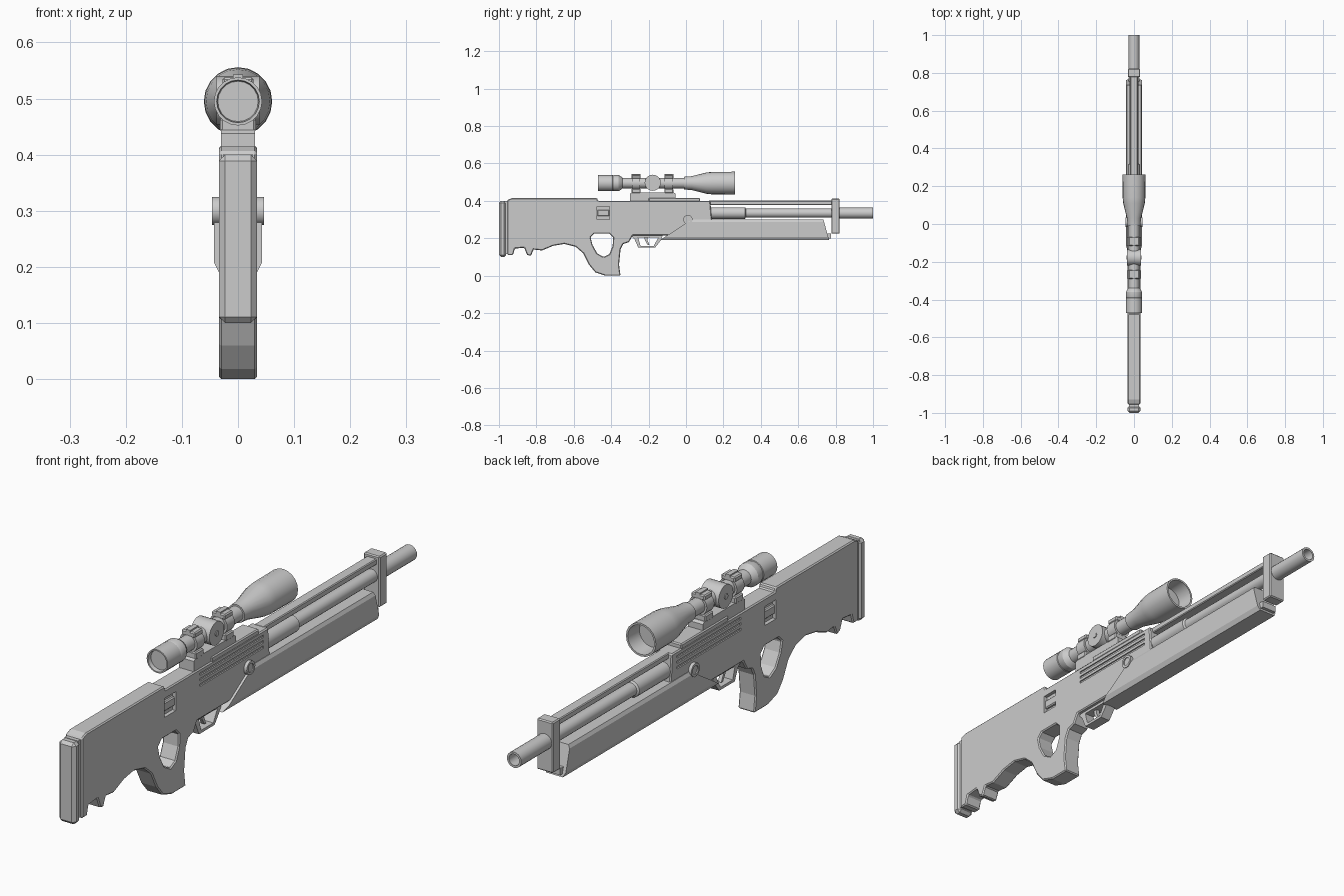
import bpy, bmesh, math
from mathutils import Matrix, Vector

cube = bpy.data.objects.get("Cube")
if cube:
    bpy.data.objects.remove(cube, do_unlink=True)

grey = bpy.data.materials.new("plain grey")
grey.use_nodes = True
grey.diffuse_color = (0.6, 0.6, 0.6, 1)
grey.node_tree.nodes["Principled BSDF"].inputs["Base Color"].default_value = (0.6, 0.6, 0.6, 1)


def finish(name, bm, bevel=0, smooth=False):
    bmesh.ops.recalc_face_normals(bm, faces=bm.faces)
    mesh = bpy.data.meshes.new(name)
    bm.to_mesh(mesh)
    bm.free()
    mesh.materials.append(grey)
    ob = bpy.data.objects.new(name, mesh)
    bpy.context.collection.objects.link(ob)
    if bevel:
        add_bevel(ob, bevel)
    if smooth:
        activate(ob)
        bpy.ops.object.shade_smooth_by_angle(angle=math.radians(30))
    return ob


def activate(ob):
    bpy.ops.object.select_all(action='DESELECT')
    ob.select_set(True)
    bpy.context.view_layer.objects.active = ob


def add_bevel(ob, width):
    mod = ob.modifiers.new("bevel", 'BEVEL')
    mod.width = width
    mod.segments = 1
    mod.limit_method = 'ANGLE'
    mod.angle_limit = math.radians(50)


def slab(name, points, half, bevel=0):
    """Side outline (y, z) extruded across x."""
    bm = bmesh.new()
    face = bm.faces.new([bm.verts.new((-half, y, z)) for y, z in points])
    new = bmesh.ops.extrude_face_region(bm, geom=[face])["geom"]
    bmesh.ops.translate(bm, vec=(2 * half, 0, 0),
                        verts=[v for v in new if isinstance(v, bmesh.types.BMVert)])
    return finish(name, bm, bevel)


def box(name, x, y, z, bevel=0):
    """Box from its (min, max) ranges."""
    bm = bmesh.new()
    bmesh.ops.create_cube(bm, size=1)
    for v in bm.verts:
        v.co = [r[0] + (c + 0.5) * (r[1] - r[0]) for c, r in zip(v.co, (x, y, z))]
    return finish(name, bm, bevel)


def lathe(name, profile, z, sides=20):
    """(y, radius) profile turned about a lengthwise axis at height z."""
    bm = bmesh.new()
    verts = [bm.verts.new((r, y, z)) for y, r in profile]
    edges = [bm.edges.new(pair) for pair in zip(verts, verts[1:])]
    bmesh.ops.spin(bm, geom=verts + edges, cent=(0, 0, z), axis=(0, 1, 0),
                   angle=2 * math.pi, steps=sides, use_duplicate=False)
    bmesh.ops.remove_doubles(bm, verts=bm.verts, dist=0.0005)
    return finish(name, bm, smooth=True)


def disc(name, x0, x1, y, z, r, sides=20):
    """Cylinder running across x."""
    bm = bmesh.new()
    bmesh.ops.create_cone(bm, cap_ends=True, segments=sides, radius1=r, radius2=r, depth=x1 - x0,
                          matrix=Matrix.Translation(((x0 + x1) / 2, y, z)) @ Matrix.Rotation(math.pi / 2, 4, 'Y'))
    return finish(name, bm, smooth=True)


def cut(ob, *cutters):
    for cutter in cutters:
        cutter.hide_render = True
        mod = ob.modifiers.new("cut", 'BOOLEAN')
        mod.solver = 'EXACT'
        mod.object = cutter
        activate(ob)
        bpy.ops.object.modifier_apply(modifier=mod.name)
        bpy.data.objects.remove(cutter, do_unlink=True)


# Stock, grip and receiver in one body
stock = slab("stock", [
    (-0.955, 0.11), (-0.925, 0.11), (-0.915, 0.145), (-0.865, 0.15), (-0.85, 0.112), (-0.83, 0.105),
    (-0.815, 0.14), (-0.77, 0.135), (-0.71, 0.16), (-0.65, 0.17), (-0.59, 0.155), (-0.55, 0.12),
    (-0.52, 0.06), (-0.485, 0.018), (-0.43, 0.0), (-0.35, 0.0), (-0.358, 0.06), (-0.35, 0.14),
    (-0.335, 0.17), (-0.305, 0.18), (-0.285, 0.215), (0.0, 0.215), (0.13, 0.215), (0.14, 0.28), (0.13, 0.4),
    (-0.47, 0.4), (-0.475, 0.415), (-0.93, 0.415), (-0.955, 0.405)], 0.034)

# Thumb hole, side windows and receiver grooves
cut(stock, slab("thumb_hole", [
    (-0.51, 0.205), (-0.5, 0.165), (-0.475, 0.12), (-0.44, 0.1), (-0.41, 0.115), (-0.392, 0.16),
    (-0.39, 0.205), (-0.41, 0.225), (-0.49, 0.225)], 0.1))
add_bevel(stock, 0.006)
activate(stock)
bpy.ops.object.modifier_apply(modifier="bevel")
for s in (-1, 1):
    side = sorted((s * 0.02, s * 0.06))
    shallow = sorted((s * 0.029, s * 0.06))
    cut(stock, box("window_cutter", side, (-0.475, -0.41), (0.3, 0.37)),
        *[box("groove_cutter", shallow, (-0.27, 0.1), (z, z + 0.009)) for z in (0.335, 0.355, 0.375)])
box("window_bar", (-0.031, 0.031), (-0.475, -0.41), (0.318, 0.352), 0.004)

# Shoulder pad
box("pad_spacer", (-0.027, 0.027), (-0.97, -0.95), (0.115, 0.4))
box("shoulder_pad", (-0.034, 0.034), (-1.0, -0.962), (0.1, 0.4), 0.011)

# Fore-end with chamfered underside
bm = bmesh.new()
section = [(0.034, 0.19), (0.043, 0.208), (0.043, 0.288), (0.036, 0.3)]
section += [(-x, z) for x, z in reversed(section)]
face = bm.faces.new([bm.verts.new((x, 0, z)) for x, z in section])
new = bmesh.ops.extrude_face_region(bm, geom=[face])["geom"]
far = {v for v in new if isinstance(v, bmesh.types.BMVert)}
for v in bm.verts:
    t = (v.co.z - 0.19) / 0.11
    v.co.y = 0.765 - 0.03 * t if v in far else -0.14 + 0.17 * t
fore_end = finish("fore_end", bm)
box("fore_end_cap", (-0.03, 0.03), (0.74, 0.775), (0.2, 0.225))

# Takedown knobs
for s, label in ((-1, "right"), (1, "left")):
    x0, x1 = sorted((s * 0.03, s * 0.046))
    knob = disc(label + "_knob", x0, x1, 0.01, 0.3, 0.025)
    cut(knob, disc("knob_cutter", *sorted((s * 0.042, s * 0.06)), 0.01, 0.3, 0.016))

# Trigger guard and trigger
guard = slab("trigger_guard", [(-0.3, 0.218), (-0.275, 0.195), (-0.255, 0.15), (-0.165, 0.15),
                               (-0.13, 0.195), (-0.125, 0.218)], 0.02)
cut(guard, slab("guard_cutter", [(-0.256, 0.205), (-0.243, 0.16), (-0.172, 0.16), (-0.148, 0.205)], 0.1))
slab("trigger", [(-0.225, 0.215), (-0.205, 0.215), (-0.207, 0.19), (-0.195, 0.165),
                 (-0.205, 0.165), (-0.22, 0.19)], 0.007)

# Barrel, upper rail and front support
lathe("barrel", [(0.1, 0), (0.1, 0.031), (0.315, 0.031), (0.32, 0.024), (0.8, 0.024), (0.8, 0.029),
                 (1.0, 0.029), (1.0, 0.021), (0.9, 0.021), (0.9, 0)], 0.335)
box("upper_rail", (-0.02, 0.02), (0.12, 0.79), (0.379, 0.401), 0.003)
box("front_support", (-0.033, 0.033), (0.777, 0.822), (0.225, 0.412), 0.004)

# Scope mount
box("mount_plate", (-0.034, 0.034), (-0.2, 0.075), (0.395, 0.416), 0.004)
slab("mount_rail", [(-0.3, 0.4), (-0.3, 0.438), (-0.29, 0.445), (-0.065, 0.445), (-0.055, 0.438),
                    (-0.055, 0.4)], 0.03)
for y, label in ((-0.267, "rear"), (-0.092, "front")):
    box(label + "_ring_base", (-0.032, 0.032), (y - 0.024, y + 0.024), (0.44, 0.466), 0.004)
    lathe(label + "_ring", [(y - 0.022, 0.02), (y - 0.022, 0.036), (y + 0.022, 0.036), (y + 0.022, 0.02)], 0.495)
    box(label + "_ring_clamp", (-0.028, 0.028), (y - 0.024, y + 0.024), (0.518, 0.538), 0.004)
    box(label + "_ring_lug", (-0.009, 0.009), (y - 0.024, y + 0.024), (0.53, 0.543))

# Scope tube with hollow ends
lathe("scope", [
    (-0.455, 0), (-0.455, 0.036), (-0.47, 0.038), (-0.47, 0.043), (-0.392, 0.043), (-0.39, 0.041),
    (-0.385, 0.043), (-0.36, 0.043), (-0.345, 0.034), (-0.34, 0.028), (-0.01, 0.028), (-0.01, 0.034),
    (0.03, 0.037), (0.11, 0.057), (0.14, 0.06), (0.262, 0.061), (0.262, 0.054), (0.2, 0.05), (0.2, 0)], 0.495)

# Scope adjustment turrets
disc("side_turrets", -0.038, 0.038, -0.178, 0.497, 0.043)
for s, label in ((-1, "right"), (1, "left")):
    disc(label + "_turret_screw", *sorted((s * 0.03, s * 0.041)), -0.178, 0.497, 0.01, 12)
